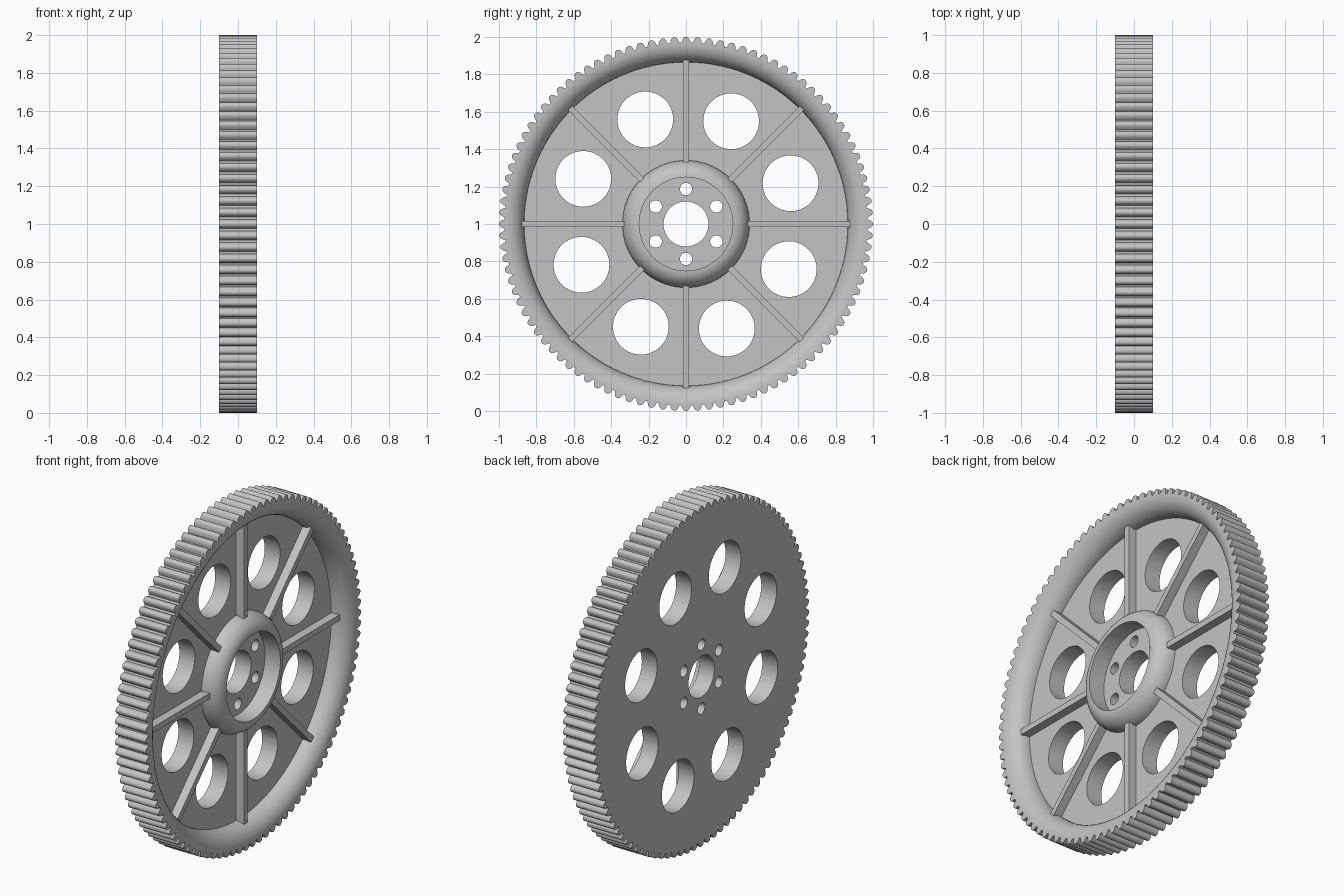
import bpy, bmesh
from math import sin, cos, pi, sqrt, radians
from mathutils import Matrix, Vector

cube = bpy.data.objects.get("Cube")
if cube:
    bpy.data.objects.remove(cube, do_unlink=True)

TEETH, STEPS = 100, 10
CENTRE = Vector((0, 0, 1))

grey = bpy.data.materials.new("plain grey")
grey.use_nodes = True
grey.diffuse_color = (0.55, 0.55, 0.55, 1)
bsdf = next(n for n in grey.node_tree.nodes if n.type == 'BSDF_PRINCIPLED')
bsdf.inputs["Base Color"].default_value = grey.diffuse_color


def add_object(name, bm):
    bmesh.ops.recalc_face_normals(bm, faces=bm.faces)
    mesh = bpy.data.meshes.new(name)
    bm.to_mesh(mesh)
    bm.free()
    mesh.materials.append(grey)
    ob = bpy.data.objects.new(name, mesh)
    bpy.context.collection.objects.link(ob)
    return ob


def select_only(ob):
    bpy.ops.object.select_all(action='DESELECT')
    ob.select_set(True)
    bpy.context.view_layer.objects.active = ob


def tooth_radius(i):
    # rounded tooth with a narrow root between neighbours
    u = (i % STEPS) / STEPS
    u = min(u, 1 - u)
    return 0.97 + 0.03 * sqrt(max(0, 1 - (u / 0.37) ** 2))


# Wheel cross-section as (radius, x); None marks the toothed outer edge
arc = [k * pi / 20 for k in range(11)]
profile = [(0.12, -0.1), (None, -0.1), (None, 0.1)]
profile += [(0.965 - 0.1 * sin(t), 0.1 * cos(t)) for t in arc]
profile += [(0.25 + 0.09 * cos(t), 0.1 * sin(t)) for t in arc]
profile += [(0.25, 0), (0.12, 0)]

# Wheel body: rim, web and hub turned about the x axis
bm = bmesh.new()
count = TEETH * STEPS
rings = []
for r, x in profile:
    ring = []
    for i in range(count):
        a = 2 * pi * i / count
        rad = tooth_radius(i) if r is None else r
        ring.append(bm.verts.new((x, rad * cos(a), 1 + rad * sin(a))))
    rings.append(ring)
for p, q in zip(rings, rings[1:] + rings[:1]):
    for i in range(count):
        j = (i + 1) % count
        bm.faces.new((p[i], p[j], q[j], q[i]))
wheel = add_object("wheel_body", bm)

# Lightening holes in the web and bolt holes in the hub
bm = bmesh.new()
for number, start, dist, radius, sides in ((8, 21.3, 0.6, 0.149, 64),
                                           (6, 30, 0.187, 0.033, 32)):
    for k in range(number):
        a = radians(start + 360 * k / number)
        place = (Matrix.Translation(CENTRE + Vector((0, dist * cos(a), dist * sin(a))))
                 @ Matrix.Rotation(pi / 2, 4, 'Y'))
        bmesh.ops.create_cone(bm, cap_ends=True, segments=sides, radius1=radius,
                              radius2=radius, depth=0.5, matrix=place)
cutter = add_object("hole_cutter", bm)
cutter.hide_render = True
cut = wheel.modifiers.new("holes", 'BOOLEAN')
cut.operation = 'DIFFERENCE'
cut.solver = 'EXACT'
cut.object = cutter
select_only(wheel)
bpy.ops.object.modifier_apply(modifier=cut.name)
bpy.data.objects.remove(cutter, do_unlink=True)
bpy.ops.object.shade_smooth_by_angle(angle=radians(35))

# Eight radial ribs from hub to rim
bm = bmesh.new()
inner, outer, low, high = 0.332, 0.876, -0.01, 0.05
for k in range(8):
    place = (Matrix.Translation(CENTRE) @ Matrix.Rotation(k * pi / 4, 4, 'X')
             @ Matrix.Translation(((low + high) / 2, (inner + outer) / 2, 0))
             @ Matrix.Diagonal((high - low, outer - inner, 0.034, 1)))
    bmesh.ops.create_cube(bm, size=1, matrix=place)
add_object("web_ribs", bm)
